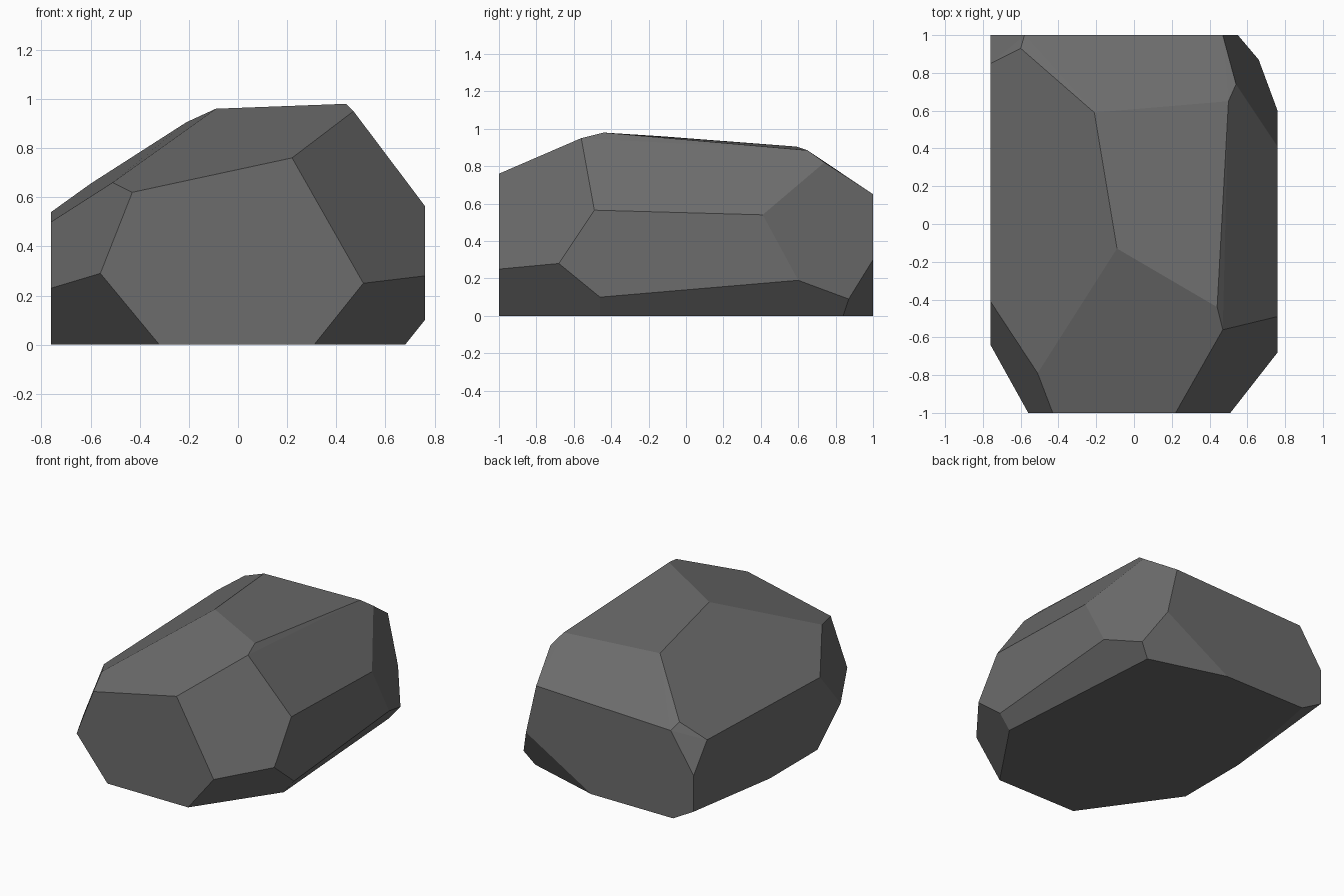
import bpy, bmesh, math

if "Cube" in bpy.data.objects:
    bpy.data.objects.remove(bpy.data.objects["Cube"])

# Corners of the faceted boulder, grouped by region
front = [(-.32, -1, 0), (-.56, -1, .29), (-.43, -1, .62),
         (.22, -1, .76), (.51, -1, .25), (.31, -1, 0)]
back = [(.47, 1, .65), (-.58, 1, .615), (-.76, 1, .345),
        (-.76, 1, .09), (-.60, 1, 0), (.04, 1, 0), (.55, 1, .30)]
left = [(-.76, -.41, .50), (-.76, .85, .54), (-.76, .15, 0),
        (-.76, -.38, 0), (-.76, -.64, .23)]
right = [(.76, -.49, .565), (.76, .41, .54), (.76, .60, .19),
         (.76, -.46, .10), (.76, -.68, .28)]
crown = [(-.09, -.13, .96), (.44, -.44, .98), (.50, .65, .885),
         (-.21, .59, .905), (.47, -.56, .95), (.54, .74, .82),
         (-.51, -.79, .66), (-.60, .93, .655)]
base = [(.66, .87, .09), (.59, .84, 0), (.68, -.46, 0)]

# Convex hull, then merge nearly coplanar triangles into broad flat facets
bm = bmesh.new()
for co in front + back + left + right + crown + base:
    bm.verts.new(co)
bmesh.ops.convex_hull(bm, input=bm.verts)
bmesh.ops.dissolve_limit(bm, angle_limit=math.radians(4),
                         verts=bm.verts, edges=bm.edges)
bmesh.ops.recalc_face_normals(bm, faces=bm.faces)
mesh = bpy.data.meshes.new("boulder")
bm.to_mesh(mesh)
bm.free()

# Single stone colour
stone = bpy.data.materials.new("dark grey stone")
stone.diffuse_color = (.15, .15, .15, 1)
stone.use_nodes = True
stone.node_tree.nodes["Principled BSDF"].inputs["Base Color"].default_value = stone.diffuse_color
mesh.materials.append(stone)
bpy.context.collection.objects.link(bpy.data.objects.new("boulder", mesh))
